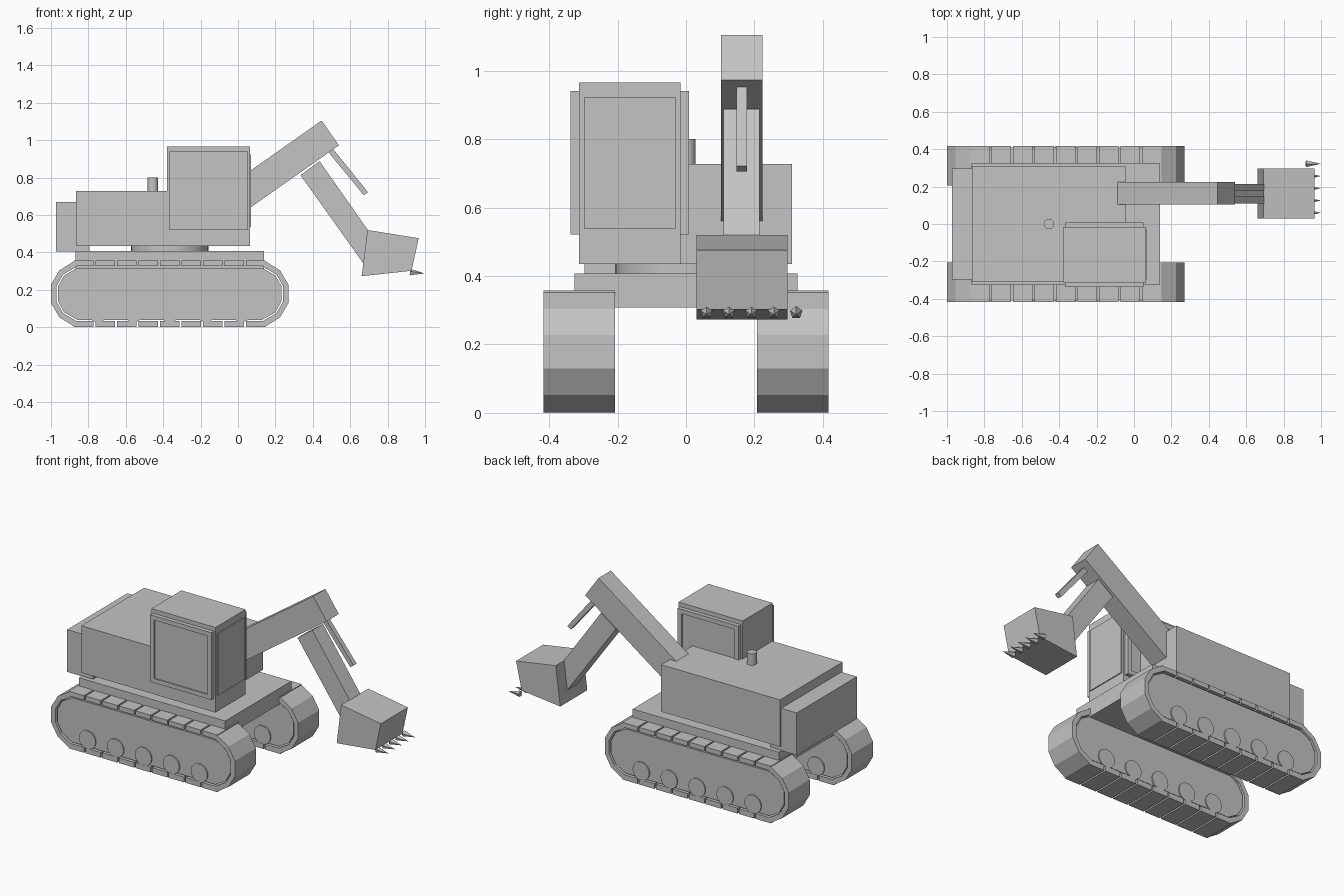
import bpy, bmesh, math
from mathutils import Vector

if "Cube" in bpy.data.objects:
    bpy.data.objects.remove(bpy.data.objects["Cube"])

grey = bpy.data.materials.new("machine grey")
grey.diffuse_color = (0.55, 0.55, 0.55, 1)
grey.use_nodes = True
grey.node_tree.nodes["Principled BSDF"].inputs["Base Color"].default_value = grey.diffuse_color


def finish(name, bm):
    bmesh.ops.recalc_face_normals(bm, faces=bm.faces)
    me = bpy.data.meshes.new(name)
    bm.to_mesh(me)
    bm.free()
    me.materials.append(grey)
    ob = bpy.data.objects.new(name, me)
    bpy.context.collection.objects.link(ob)
    return ob


def prism(name, pts, y0, y1):
    """Extrude an (x, z) outline from y0 to y1."""
    bm = bmesh.new()
    a = [bm.verts.new((x, y0, z)) for x, z in pts]
    b = [bm.verts.new((x, y1, z)) for x, z in pts]
    bm.faces.new(a)
    bm.faces.new(b[::-1])
    for i in range(len(pts)):
        j = (i + 1) % len(pts)
        bm.faces.new((a[i], a[j], b[j], b[i]))
    return finish(name, bm)


def box(name, x0, x1, y0, y1, z0, z1):
    return prism(name, [(x0, z0), (x1, z0), (x1, z1), (x0, z1)], y0, y1)


def cylinder(name, centre, axis, r1, r2, depth, sides):
    bm = bmesh.new()
    bmesh.ops.create_cone(bm, cap_ends=True, segments=sides,
                          radius1=r1, radius2=r2, depth=depth)
    rot = Vector(axis).to_track_quat('Z', 'Y').to_matrix()
    bmesh.ops.rotate(bm, verts=bm.verts, matrix=rot)
    bmesh.ops.translate(bm, verts=bm.verts, vec=centre)
    ob = finish(name, bm)
    if sides > 8:
        bpy.context.view_layer.objects.active = ob
        ob.select_set(True)
        bpy.ops.object.shade_smooth_by_angle(angle=math.radians(35))
        ob.select_set(False)
    return ob


# Crawler tracks
XC = -0.365
outer = [(0.505, 0.0), (0.59, 0.053), (0.635, 0.13),
         (0.635, 0.227), (0.59, 0.304), (0.505, 0.357)]
inner = [(0.498, 0.033), (0.570, 0.075), (0.606, 0.138),
         (0.606, 0.219), (0.570, 0.282), (0.498, 0.324)]
frame = [(0.495, 0.04), (0.565, 0.08), (0.598, 0.14),
         (0.598, 0.217), (0.565, 0.277), (0.495, 0.317)]
PITCH = 0.115
for side, s in (("left", 1), ("right", -1)):
    ya, yb = sorted((s * 0.207, s * 0.416))
    # side frame inside the belt
    loop = [(XC + x, z) for x, z in frame] + [(XC - x, z) for x, z in frame[::-1]]
    prism(side + "_track_frame", loop, ya + 0.008, yb - 0.008)
    # belt wrapped round each end
    for end, e in (("front", 1), ("rear", -1)):
        prism(f"{side}_{end}_belt_end",
              [(XC + e * x, z) for x, z in outer + inner[::-1]], ya, yb)
    # track pads, top and bottom
    for i in range(9):
        x = XC + (i - 4) * PITCH
        a, b = x - PITCH / 2 + 0.005, x + PITCH / 2 - 0.005
        box(f"{side}_top_pad_{i}", a, b, ya, yb, 0.328, 0.357)
        box(f"{side}_bottom_pad_{i}", a, b, ya, yb, 0.0, 0.033)
    # road wheels
    for i in range(5):
        cylinder(f"{side}_road_wheel_{i}", (XC + (i - 2) * 0.193, s * 0.3115, 0.085),
                 (0, 1, 0), 0.057, 0.057, 0.207, 28)

# Undercarriage and upper body
box("undercarriage_plate", -0.87, 0.14, -0.326, 0.326, 0.308, 0.408)
cylinder("turntable", (XC, 0, 0.42), (0, 0, 1), 0.207, 0.207, 0.04, 40)
box("engine_body", -0.866, -0.045, -0.31, 0.31, 0.435, 0.728)
box("counterweight", -0.973, -0.793, -0.297, 0.297, 0.406, 0.67)
cylinder("exhaust_pipe", (-0.455, 0, 0.755), (0, 0, 1), 0.028, 0.028, 0.09, 20)

# Cab with windscreen and side window frames
box("cab", -0.38, 0.063, -0.312, -0.016, 0.435, 0.966)
box("windscreen", 0.06, 0.069, -0.297, -0.03, 0.537, 0.923)
for side, y0, y1 in (("right", -0.338, -0.31), ("left", -0.018, 0.009)):
    x0, x1, z0, z1, w = -0.37, 0.052, 0.521, 0.94, 0.027
    box(side + "_window_bottom_rail", x0, x1, y0, y1, z0, z0 + w)
    box(side + "_window_top_rail", x0, x1, y0, y1, z1 - w, z1)
    box(side + "_window_rear_post", x0, x0 + w, y0, y1, z0 + w, z1 - w)
    box(side + "_window_front_post", x1 - w, x1, y0, y1, z0 + w, z1 - w)
    box(side + "_window_pane", x0 + w, x1 - w, y0 + 0.008, y1 - 0.008,
        z0 + w, z1 - w)

# Digging arm
prism("boom", [(-0.14, 0.692), (-0.047, 0.560), (0.54, 0.973), (0.447, 1.105)],
      0.103, 0.224)
prism("stick", [(0.334, 0.813), (0.436, 0.888), (0.70, 0.512), (0.675, 0.335)],
      0.110, 0.215)
prism("ram_rod", [(0.478, 0.943), (0.503, 0.960), (0.695, 0.722), (0.672, 0.706)],
      0.148, 0.178)

# Bucket and teeth
prism("bucket", [(0.692, 0.520), (0.966, 0.476), (0.928, 0.302), (0.661, 0.273)],
      0.030, 0.297)
for i in range(5):
    cylinder(f"bucket_tooth_{i}", (0.959, 0.06 + i * 0.0655, 0.2905),
             (1, 0, -0.07), 0.019, 0.0, 0.08, 5)
